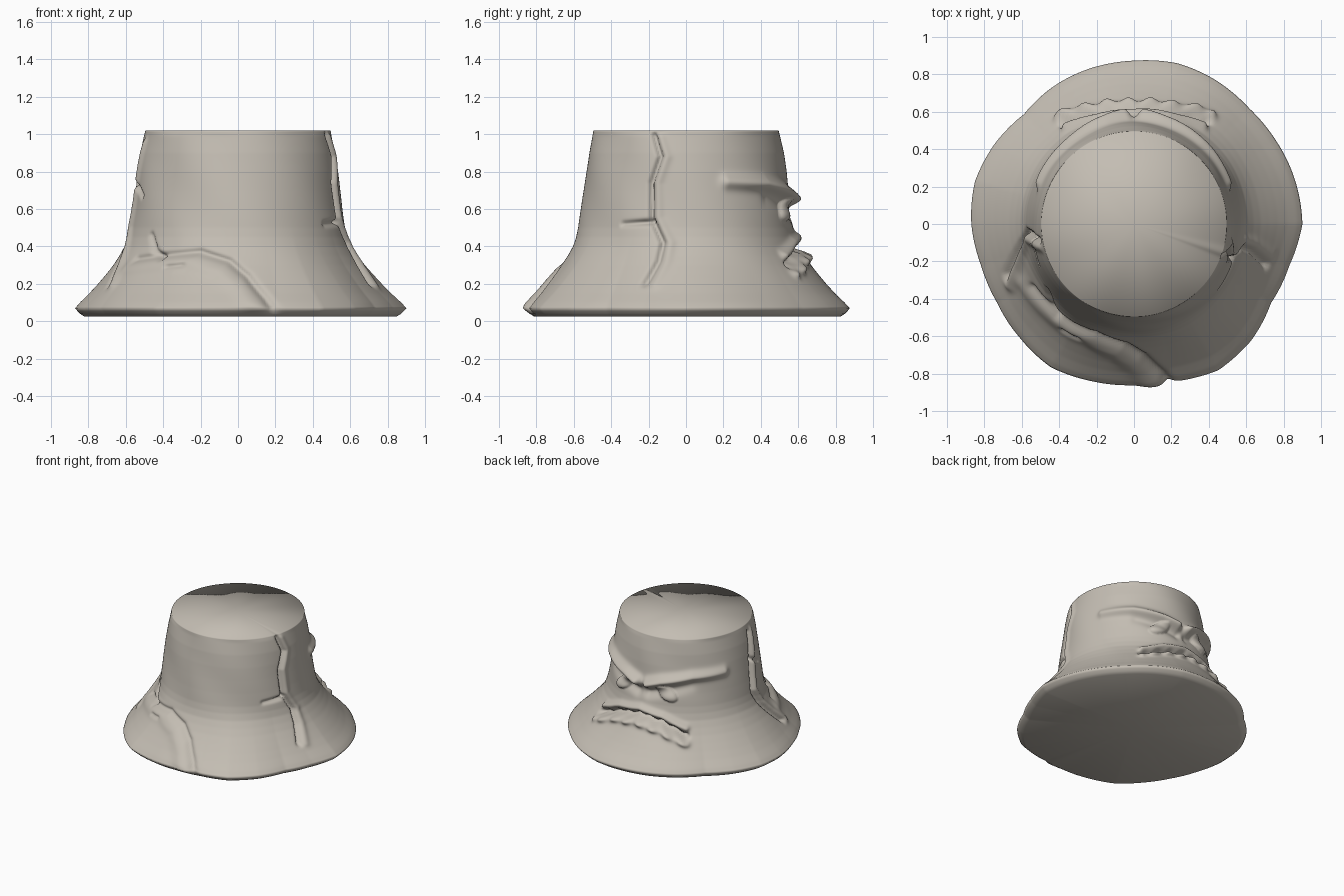
import bpy, bmesh, math

if "Cube" in bpy.data.objects:
    bpy.data.objects.remove(bpy.data.objects["Cube"])

SEG = 360
# side profile (z, radius) and footprint radius every 15 degrees
PROFILE = [(0.025, .82), (.045, .85), (.07, .87), (.1, .845), (.15, .795), (.2, .75), (.25, .708),
           (.3, .668), (.35, .634), (.4, .605), (.45, .587), (.5, .575), (.6, .56), (.7, .547),
           (.8, .535), (.9, .52), (1.02, .495)]
OUTLINE = [.90, .89, .88, .875, .885, .89, .875, .865, .85, .83, .86, .88,
           .87, .85, .845, .86, .885, .87, .86, .87, .905, .885, .845, .86]


def profile(z):
    for (z0, r0), (z1, r1) in zip(PROFILE, PROFILE[1:]):
        if z <= z1:
            return r0 + (r1 - r0) * (z - z0) / (z1 - z0)
    return PROFILE[-1][1]


def outline(a):
    f = (a % 360) / 15
    i = int(f) % 24
    t = f - int(f)
    return OUTLINE[i] * (1 - t) + OUTLINE[(i + 1) % 24] * t


def mirror(path):
    return [(180 - a, z) for a, z in path]


def wrap(d):
    return (d + 180) % 360 - 180


ARC = math.radians(1) * 0.57


def stroke(a, z, path, width, amp0, amp1):
    """Raised (or sunk) line along a path of (angle, height) points."""
    best, where = 9, 0
    n = len(path) - 1
    for i in range(n):
        (a0, z0), (a1, z1) = path[i], path[i + 1]
        px, pz = wrap(a - a0) * ARC, z - z0
        dx, dz = (a1 - a0) * ARC, z1 - z0
        t = max(0, min(1, (px * dx + pz * dz) / (dx * dx + dz * dz)))
        d = math.hypot(px - dx * t, pz - dz * t)
        if d < best:
            best, where = d, (i + t) / n
    if best > 3 * width:
        return 0
    return (amp0 + (amp1 - amp0) * where) * math.exp(-(best / width) ** 2)


BROW = [(24, .745), (50, .735), (74, .69), (85, .655)]
SOCKET = [(52, .66), (68, .62), (85, .58)]
CRACK_R = [(-20, 1.0), (-15, .88), (-20, .74), (-19, .55), (-12, .42), (-13, .32), (-17, .2)]
CRACK_L = [(190, .95), (187, .75), (184, .5), (190, .38), (202, .2)]
ROOT = [(212, .33), (230, .35), (251, .37), (266, .32), (274, .24), (280.5, .12), (283, .05)]
MOUTH = [(55, .30), (72, .37), (90, .40), (108, .37), (125, .30)]


def shifted(path, da, dz):
    return [(a + da, z + dz) for a, z in path]


# (path, width, start amount, end amount)
STROKES = [
    # splits in the bark and their swollen lips
    (CRACK_R, .014, -.03, -.035), (shifted(CRACK_R, 4, 0), .025, .012, .015),
    ([(-36, .52), (-19, .53)], .014, -.015, -.035),
    (CRACK_L, .016, -.03, -.035), (shifted(CRACK_L, 4, 0), .028, .015, .02),
    ([(187, .75), (202, .67)], .014, -.03, -.015),
    # front root
    (ROOT, .018, -.02, -.035), (shifted(ROOT, -4, -.05), .04, .015, .02),
    ([(217, .46), (223, .38), (230, .34)], .016, -.015, -.03),
    ([(236, .29), (244, .30)], .012, -.015, -.015),
]
# mirrored brows and eye sockets
for side in (BROW, mirror(BROW)):
    STROKES.append((side, .036, .03, .068))
for side in (SOCKET, mirror(SOCKET)):
    STROKES.append((side, .04, -.012, -.03))


def eye(a, z, centre, tilt):
    u = wrap(a - centre) * ARC
    v = z - .595 - tilt * u
    q = (u / .085) ** 2 + (v / .055) ** 2
    return .035 * math.sqrt(1 - q) if q < 1 else 0


def mouth(a, z):
    off = wrap(a - 90)
    if abs(off) > 42:
        return 0
    wave = math.sin(math.radians(off * 36)) if abs(off) < 35 else 0
    lip = stroke(a, z, shifted(MOUTH, 0, .055), .022, .03, .03)
    gap = stroke(a, z + .005 * wave, MOUTH, .018, -.055, -.055)
    teeth = stroke(a, z, shifted(MOUTH, 0, -.045), .024, .03, .03) * (1 + .4 * wave)
    return lip + gap + teeth


def radius(a, z):
    w = max(0, min(1, (.55 - z) / .48)) ** 1.5
    r = profile(z) * (1 + w * (outline(a) / .87 - 1))
    fade = max(0, min(1, (z - .03) / .06)) * max(0, min(1, (1.02 - z) / .03))
    d = sum(stroke(a, z, *s) for s in STROKES)
    d += eye(a, z, 70, .35) + eye(a, z, 110, -.35) + mouth(a, z)
    # gentle uneven bark
    d += .004 * math.sin(math.radians(a * 5) + z * 4) * math.sin(z * 9 + math.radians(a * 2))
    return r + d * fade


# tree stump body with flat caps
levels = [.025, .04, .055] + [.07 + .95 * i / 110 for i in range(111)]
bm = bmesh.new()
rings = []
for z in levels:
    ring = []
    for i in range(SEG):
        a = i * 360 / SEG
        r = radius(a, z)
        ring.append(bm.verts.new((r * math.cos(math.radians(a)), r * math.sin(math.radians(a)), z)))
    rings.append(ring)
bottom = bm.verts.new((0, 0, levels[0]))
top = bm.verts.new((0, 0, levels[-1]))
for i in range(SEG):
    j = (i + 1) % SEG
    for lo, hi in zip(rings, rings[1:]):
        bm.faces.new((lo[i], lo[j], hi[j], hi[i]))
    bm.faces.new((rings[0][j], rings[0][i], bottom))
    bm.faces.new((rings[-1][i], rings[-1][j], top))
for f in bm.faces:
    f.smooth = True

mesh = bpy.data.meshes.new("tree_stump")
bm.to_mesh(mesh)
bm.free()
mat = bpy.data.materials.new("warm grey")
mat.diffuse_color = (.55, .51, .45, 1)
mat.use_nodes = True
mat.node_tree.nodes["Principled BSDF"].inputs["Base Color"].default_value = mat.diffuse_color
mesh.materials.append(mat)
stump = bpy.data.objects.new("tree_stump", mesh)
bpy.context.collection.objects.link(stump)
